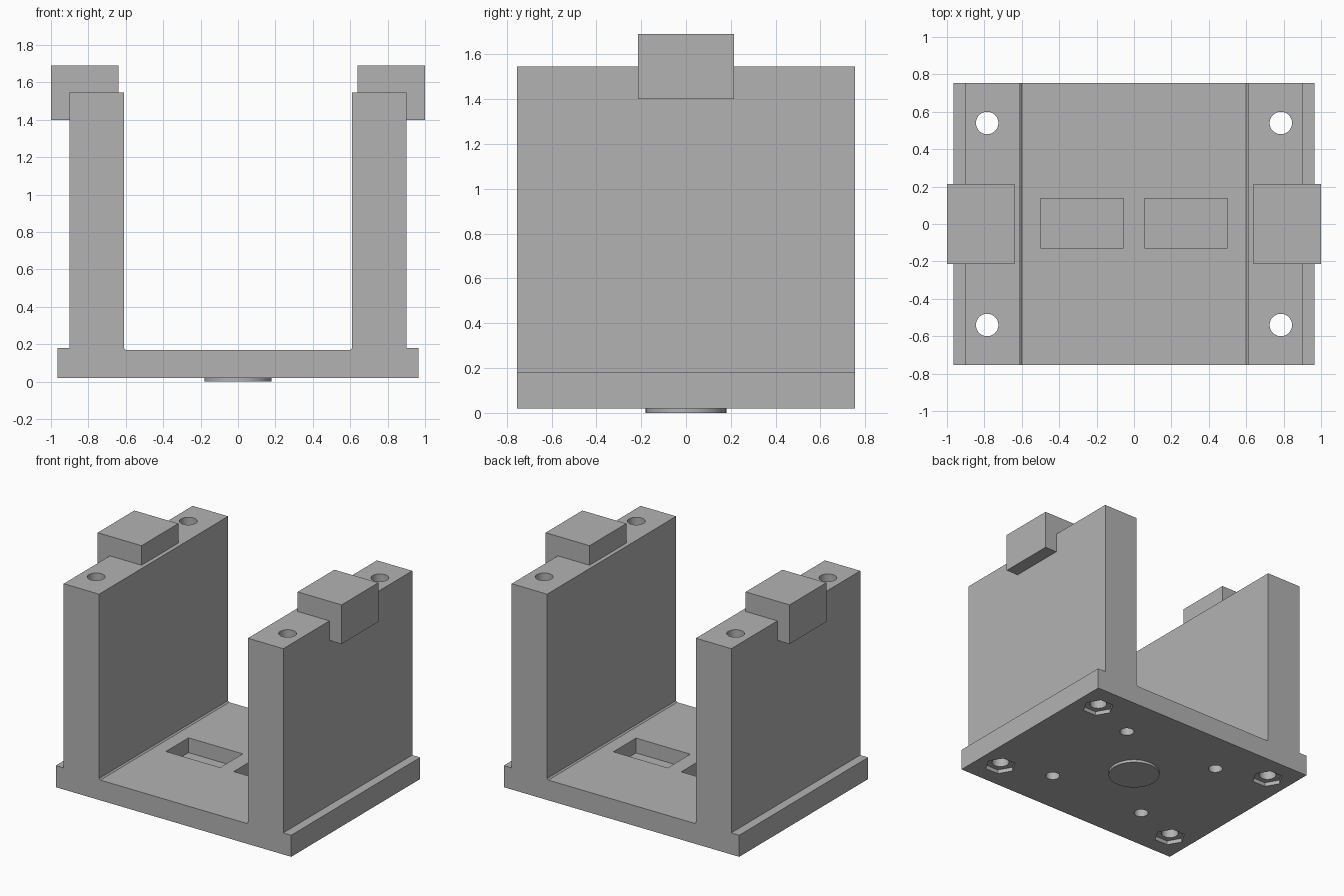
import bpy, bmesh, math
from mathutils import Matrix

default = bpy.data.objects.get("Cube")
if default:
    bpy.data.objects.remove(default, do_unlink=True)

grey = bpy.data.materials.new("plain grey")
grey.use_nodes = True
colour = (0.45, 0.45, 0.45, 1)
grey.diffuse_color = colour
grey.node_tree.nodes["Principled BSDF"].inputs["Base Color"].default_value = colour


def finish(bm, name):
    """Turn a bmesh into a linked, grey object."""
    bmesh.ops.recalc_face_normals(bm, faces=bm.faces[:])
    mesh = bpy.data.meshes.new(name)
    bm.to_mesh(mesh)
    bm.free()
    mesh.materials.append(grey)
    obj = bpy.data.objects.new(name, mesh)
    bpy.context.collection.objects.link(obj)
    return obj


def extrude_profile(name, points, half_depth):
    """Extrude an (x, z) outline along y."""
    bm = bmesh.new()
    face = bm.faces.new([bm.verts.new((x, -half_depth, z)) for x, z in points])
    new = bmesh.ops.extrude_face_region(bm, geom=[face])["geom"]
    verts = [v for v in new if isinstance(v, bmesh.types.BMVert)]
    bmesh.ops.translate(bm, verts=verts, vec=(0, 2 * half_depth, 0))
    return finish(bm, name)


def add_prism(bm, x, y, z0, z1, radius, sides, turn=0):
    """Add an upright prism or cylinder."""
    place = Matrix.Translation((x, y, (z0 + z1) / 2)) @ Matrix.Rotation(turn, 4, "Z")
    bmesh.ops.create_cone(bm, cap_ends=True, segments=sides, radius1=radius,
                          radius2=radius, depth=z1 - z0, matrix=place)


def add_box(bm, x, y, z, size):
    place = Matrix.Translation((x, y, z)) @ Matrix.Diagonal((*size, 1))
    bmesh.ops.create_cube(bm, size=1, matrix=place)


def cut(target, bm, name):
    """Subtract a bmesh from an object and discard the cutter."""
    cutter = finish(bm, name)
    cutter.hide_render = True
    mod = target.modifiers.new(name, "BOOLEAN")
    mod.operation = "DIFFERENCE"
    mod.solver = "EXACT"
    mod.object = cutter
    bpy.context.view_layer.objects.active = target
    bpy.ops.object.modifier_apply(modifier=mod.name)
    bpy.data.objects.remove(cutter, do_unlink=True)


def smooth(obj):
    bpy.ops.object.select_all(action="DESELECT")
    obj.select_set(True)
    bpy.context.view_layer.objects.active = obj
    bpy.ops.object.shade_smooth_by_angle(angle=math.radians(30))


# U-shaped frame: base plate with outer ledges and two walls
bottom, floor, ledge, wall_top = 0.02, 0.17, 0.18, 1.545
half = [(0.965, bottom), (0.965, ledge), (0.9, ledge), (0.9, wall_top),
        (0.61, wall_top), (0.61, floor + 0.01), (0.6, floor)]
outline = half + [(-x, z) for x, z in reversed(half)]
frame = extrude_profile("frame", outline, 0.755)

# Bolt holes through the walls, blind screw holes below, floor pockets
holes, nuts = bmesh.new(), bmesh.new()
for sx in (-1, 1):
    for sy in (-1, 1):
        add_prism(holes, sx * 0.785, sy * 0.54, -0.2, 1.8, 0.06, 48)
        add_prism(holes, sx * 0.41, sy * 0.41, -0.1, 0.13, 0.05, 32)
        add_prism(nuts, sx * 0.785, sy * 0.54, -0.1, 0.05, 0.11, 6, math.pi / 2)
    add_box(holes, sx * 0.278, 0.003, 0.16, (0.445, 0.265, 0.2))
cut(frame, holes, "hole_cutter")
cut(frame, nuts, "nut_pocket_cutter")
smooth(frame)

# Hooked blocks gripping the top of each wall
for side, s in (("left", 1), ("right", -1)):
    hook = [(0.64, wall_top), (0.64, 1.69), (1, 1.69), (1, 1.4), (0.9, 1.4), (0.9, wall_top)]
    extrude_profile(side + "_hook_block", [(s * x, z) for x, z in hook], 0.215)

# Round locating boss under the base
bm = bmesh.new()
add_prism(bm, 0, 0, 0, bottom, 0.18, 64)
smooth(finish(bm, "locating_boss"))
